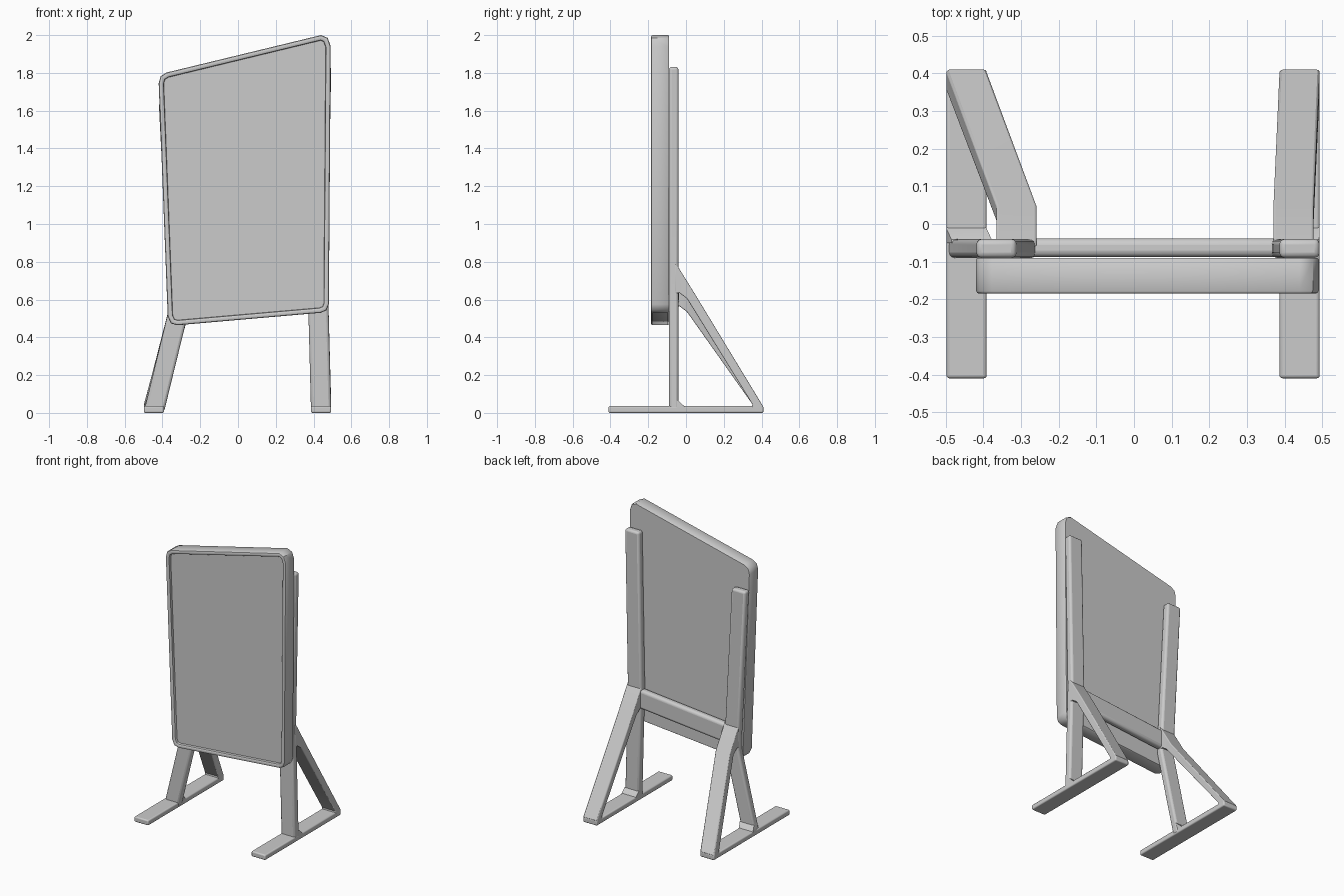
import bpy, bmesh

if "Cube" in bpy.data.objects:
    bpy.data.objects.remove(bpy.data.objects["Cube"])


def finish(bm, name, bevel=0.0):
    bmesh.ops.recalc_face_normals(bm, faces=bm.faces[:])
    me = bpy.data.meshes.new(name)
    bm.to_mesh(me)
    bm.free()
    ob = bpy.data.objects.new(name, me)
    bpy.context.collection.objects.link(ob)
    if bevel:
        m = ob.modifiers.new("soft_edges", 'BEVEL')
        m.width = bevel
        m.segments = 3
        m.limit_method = 'ANGLE'
        m.angle_limit = 0.9
    bpy.ops.object.select_all(action='DESELECT')
    ob.select_set(True)
    bpy.context.view_layer.objects.active = ob
    bpy.ops.object.shade_smooth_by_angle(angle=0.7)
    return ob


def loft(name, rings, bevel=0.0):
    """Join equal-length rings of points and cap both ends."""
    bm = bmesh.new()
    vs = [[bm.verts.new(p) for p in r] for r in rings]
    n = len(vs[0])
    for a, b in zip(vs, vs[1:]):
        for i in range(n):
            j = (i + 1) % n
            bm.faces.new((a[i], a[j], b[j], b[i]))
    bm.faces.new(vs[0])
    bm.faces.new(vs[-1])
    return finish(bm, name, bevel)


def ribbon(name, stations, bevel):
    """Flat bar of fixed x width; station = centre x, (y, z) of its two faces."""
    h = 0.0535
    return loft(name, [[(x - h, *a), (x + h, *a), (x + h, *b), (x - h, *b)]
                       for x, a, b in stations], bevel)


# screen panel: slanted outline, extruded, with a raised front rim
outline = [(-.42, 1.745), (-.41, 1.782), (-.378, 1.802), (.44, 2.0), (.475, 1.985),
           (.491, 1.94), (.481, .575), (.468, .543), (.438, .53), (-.322, .464),
           (-.355, .474), (-.372, .51)]
bm = bmesh.new()
front = bm.faces.new([bm.verts.new((x, -0.177, z)) for x, z in outline])
back = bmesh.ops.extrude_face_region(bm, geom=[front])['geom']
bmesh.ops.translate(bm, vec=(0, 0.082, 0),
                    verts=[g for g in back if isinstance(g, bmesh.types.BMVert)])
caps = [f for f in bm.faces if len(f.verts) == len(outline)]
if len(caps) == 1:
    bm.faces.new([v for v in front.verts])
bmesh.ops.recalc_face_normals(bm, faces=bm.faces[:])
caps = [f for f in bm.faces if len(f.verts) == len(outline)]
for f in caps:
    is_front = f.calc_center_median().y < -0.13
    steps = ([(.003, .006), (.006, .002), (.011, 0), (.005, -.004), (.002, -.016)]
             if is_front else [(.004, .005)])
    for t, d in steps:
        bmesh.ops.inset_region(bm, faces=[f], thickness=t, depth=d, use_even_offset=True)
finish(bm, "screen_panel")

# two side frames: foot, bent post and rear strut
# (side, foot x, knee x, top x, knee drop, post top z)
for side, xf, xk, xt, dz, top in (("left", -.445, -.312, -.366, -.07, 1.64),
                                  ("right", .44, .424, .44, 0, 1.832)):
    k = 0.62 + dz
    ribbon(side + "_foot", [(xf, (-.41, .0), (-.41, .036)),
                            (xf, (.41, .0), (.41, .036))], .008)
    ribbon(side + "_post", [(xf, (-.09, .005), (-.04, .005)),
                            (xk, (-.09, k), (-.04, k)),
                            (xk - .004, (-.09, k + .13), (-.04, k + .13)),
                            (xt, (-.09, top), (-.04, top))], .014)
    ribbon(side + "_rear_strut", [(xk, (-.06, .795 + dz), (-.06, .63 + dz)),
                                  (xk, (-.04, .77 + dz), (-.035, .635 + dz)),
                                  (xk, (.05, .625 + dz), (.005, .605 + dz)),
                                  (xf, (.408, .035), (.352, .045)),
                                  (xf, (.402, .008), (.345, .012))], .006)
    # small gusset where the post meets the foot
    ribbon(side + "_foot_gusset", [(xf, (-.05, .02), (.0, .02)),
                                   (xf, (-.05, .034), (-.012, .038)),
                                   (xf + (xk - xf) * .1, (-.05, .066), (-.041, .066))], 0)

# cross beam joining the knees
loft("cross_beam", [[(x, -.088, z - .065), (x, -.038, z - .065),
                     (x, -.038, z + .065), (x, -.088, z + .065)]
                    for x, z in ((-.312, .63), (.424, .70))], .018)
